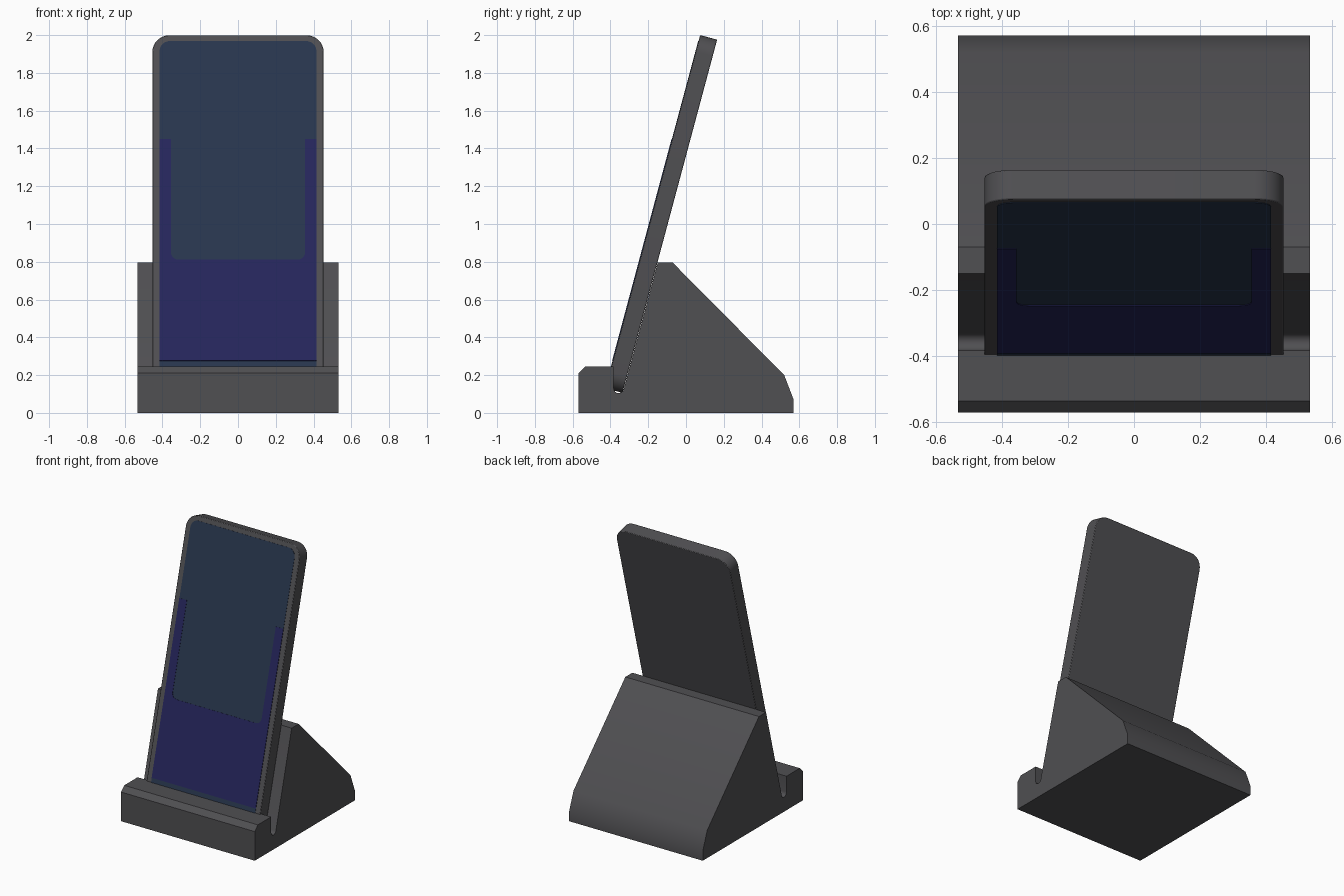
import bpy, bmesh, math
from mathutils import Matrix, Vector

if "Cube" in bpy.data.objects:
    bpy.data.objects.remove(bpy.data.objects["Cube"])

TILT = math.radians(15)
C = math.cos(TILT)


def material(name, rgb):
    m = bpy.data.materials.new(name)
    m.diffuse_color = (*rgb, 1)
    m.use_nodes = True
    m.node_tree.nodes["Principled BSDF"].inputs["Base Color"].default_value = m.diffuse_color
    return m


GREY = material("dark_grey_plastic", (0.080, 0.079, 0.085))
SCREEN = material("screen_blue", (0.021, 0.037, 0.076))
INDIGO = material("screen_indigo", (0.019, 0.019, 0.107))


def arc(cx, cy, r, a0, a1, n=8):
    return [(cx + r * math.cos(math.radians(a0 + (a1 - a0) * i / n)),
             cy + r * math.sin(math.radians(a0 + (a1 - a0) * i / n))) for i in range(n + 1)]


def rounded_rect(w, v0, v1, r0, r1):
    """Half width w, bottom v0, top v1, bottom and top corner radii."""
    return (arc(w - r1, v1 - r1, r1, 0, 90) + arc(-w + r1, v1 - r1, r1, 90, 180)
            + arc(-w + r0, v0 + r0, r0, 180, 270) + arc(w - r0, v0 + r0, r0, 270, 360))


def extrude(name, pts, h0, h1, mat, matrix, bevel=0.0):
    """Extrude a 2D outline from height h0 to h1, placed by the matrix."""
    bm = bmesh.new()
    face = bm.faces.new([bm.verts.new((x, y, h0)) for x, y in pts])
    res = bmesh.ops.extrude_face_region(bm, geom=[face])
    bmesh.ops.translate(bm, vec=(0, 0, h1 - h0),
                        verts=[g for g in res["geom"] if isinstance(g, bmesh.types.BMVert)])
    bm.transform(matrix)
    bmesh.ops.recalc_face_normals(bm, faces=bm.faces)
    me = bpy.data.meshes.new(name)
    bm.to_mesh(me)
    bm.free()
    me.materials.append(mat)
    ob = bpy.data.objects.new(name, me)
    bpy.context.collection.objects.link(ob)
    bpy.context.view_layer.objects.active = ob
    ob.select_set(True)
    if bevel:
        mod = ob.modifiers.new("edge_softening", "BEVEL")
        mod.width, mod.segments, mod.limit_method = bevel, 2, "ANGLE"
        mod.angle_limit = math.radians(60)
    bpy.ops.object.shade_smooth_by_angle(angle=math.radians(30))
    ob.select_set(False)
    return ob


# Stand: side profile (y, z) with a round-bottomed slot, extruded along x
slot = arc(-0.356, 0.131, 0.027, 180, 345)
profile = ([(-0.57, 0), (-0.57, 0.21), (-0.535, 0.245), (-0.383, 0.245)] + slot
           + [(-0.15, 0.795), (-0.07, 0.795), (0.52, 0.20), (0.57, 0.07), (0.57, 0)])
along_x = Matrix(((0, 0, 1, 0), (1, 0, 0, 0), (0, 1, 0, 0), (0, 0, 0, 1)))
extrude("stand", profile, -0.533, 0.533, GREY, along_x)

# Leaning frame: local x = width, y = up the front face, z = out of the front face
lean = (Matrix.Translation((0, 0.075 - 2 * math.tan(TILT), 0))
        @ Matrix.Rotation(math.pi / 2 - TILT, 4, "X"))
extrude("phone_body", rounded_rect(0.453, 0.13 / C, 2.0 / C, 0.09, 0.09), -0.093, 0, GREY, lean, 0.004)
extrude("screen", rounded_rect(0.415, 0.20 / C, 1.968 / C, 0.03, 0.055), -0.001, 0.002, SCREEN, lean)

# Indigo U-shaped area around the lower half of the screen
b, t, floor, r = 0.275 / C, 1.45 / C, 0.81 / C, 0.04
inner = arc(0.355 - r, floor + r, r, 0, -90) + arc(-0.355 + r, floor + r, r, 270, 180)
u_shape = [(-0.415, t), (-0.415, b), (0.415, b), (0.415, t), (0.355, t)] + inner + [(-0.355, t)]
extrude("screen_lower_area", u_shape, 0.001, 0.004, INDIGO, lean)
